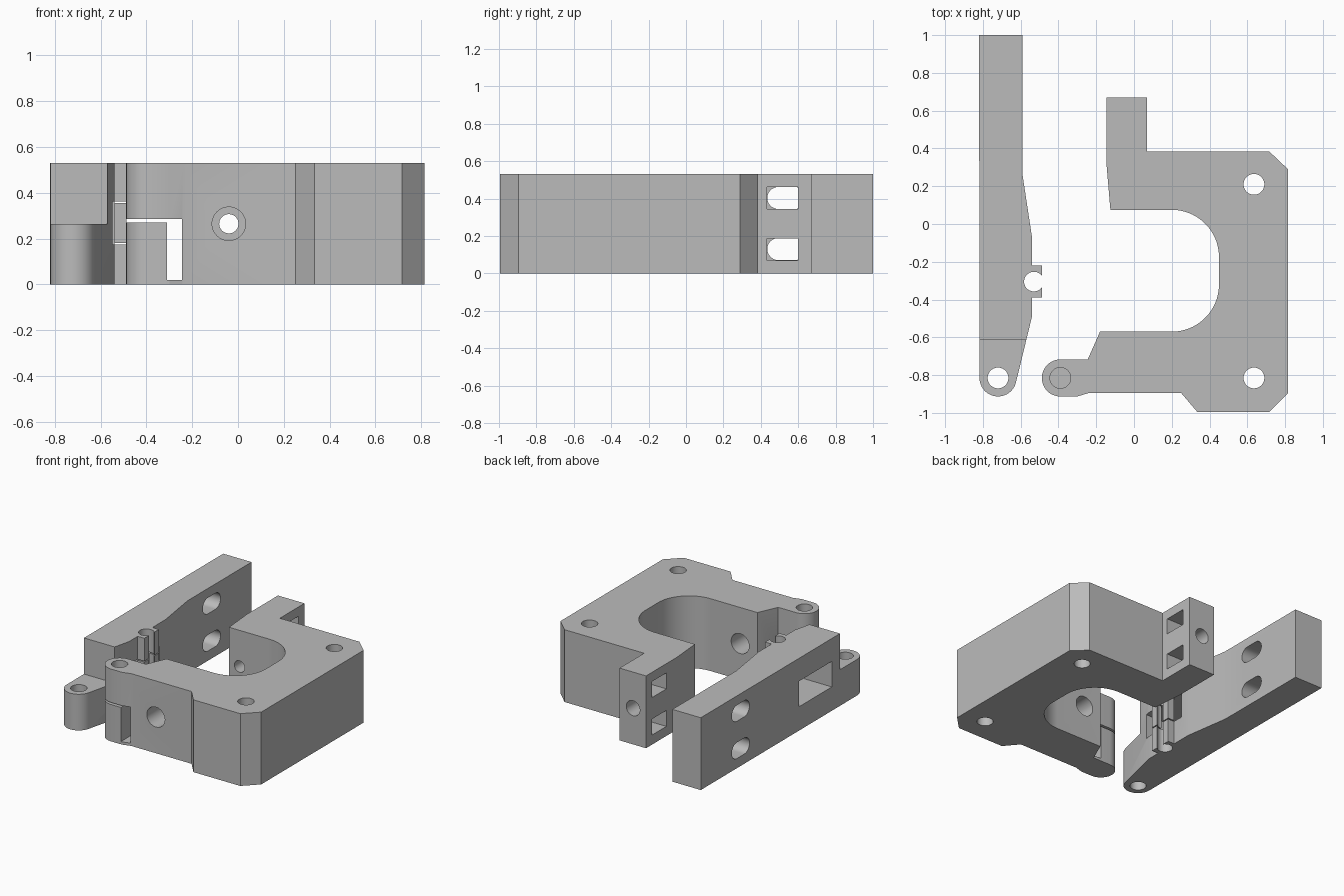
import bpy, bmesh
from math import pi, cos, sin
from mathutils import Matrix, Vector

H = 0.53          # overall height
MID = H / 2

cube = bpy.data.objects.get("Cube")
if cube:
    bpy.data.objects.remove(cube, do_unlink=True)

grey = bpy.data.materials.new("plain grey")
grey.use_nodes = True
grey.diffuse_color = (0.5, 0.5, 0.5, 1)
grey.node_tree.nodes["Principled BSDF"].inputs["Base Color"].default_value = (0.5, 0.5, 0.5, 1)


def arc(cx, cy, r, start, end, n=24):
    """Points along an arc, angles in degrees."""
    angles = [(start + (end - start) * i / n) * pi / 180 for i in range(n + 1)]
    return [(cx + r * cos(a), cy + r * sin(a)) for a in angles]


def prism(name, outline, low, high, axis="z"):
    """Extrude an outline along an axis; for x the outline is (y, z), for y it is (x, z)."""
    place = {"z": lambda u, v, w: (u, v, w),
             "x": lambda u, v, w: (w, u, v),
             "y": lambda u, v, w: (u, w, v)}[axis]
    bm = bmesh.new()
    face = bm.faces.new([bm.verts.new(place(u, v, low)) for u, v in outline])
    grown = bmesh.ops.extrude_face_region(bm, geom=[face])
    shift = Vector(place(0, 0, high - low))
    bmesh.ops.translate(bm, vec=shift, verts=[g for g in grown["geom"] if isinstance(g, bmesh.types.BMVert)])
    bmesh.ops.recalc_face_normals(bm, faces=bm.faces)
    mesh = bpy.data.meshes.new(name)
    bm.to_mesh(mesh)
    bm.free()
    mesh.materials.append(grey)
    obj = bpy.data.objects.new(name, mesh)
    bpy.context.collection.objects.link(obj)
    return obj


def box(name, x, y, z):
    return prism(name, [(x[0], y[0]), (x[1], y[0]), (x[1], y[1]), (x[0], y[1])], *z)


def rod(u, v, r, low, high, axis="z"):
    return prism("cutter", arc(u, v, r, 0, 352.5, 47), low, high, axis)


def combine(obj, others, operation="DIFFERENCE"):
    """Apply booleans and discard the tools."""
    bpy.context.view_layer.objects.active = obj
    for other in others:
        other.hide_render = True
        mod = obj.modifiers.new("boolean", "BOOLEAN")
        mod.operation = operation
        mod.solver = "EXACT"
        mod.object = other
        bpy.ops.object.modifier_apply(modifier=mod.name)
        bpy.data.objects.remove(other, do_unlink=True)


def smooth(obj):
    bpy.ops.object.select_all(action="DESELECT")
    obj.select_set(True)
    bpy.context.view_layer.objects.active = obj
    bpy.ops.object.shade_smooth_by_angle(angle=pi / 6)


# Clamp body: C-shaped block with rear tab and hinge knuckle
PIVOT = (-0.39, -0.815, 0.098)
outline = [(-0.145, 0.67), (0.07, 0.67), (0.07, 0.385), (0.715, 0.385), (0.815, 0.29),
           (0.815, -0.895), (0.715, -0.995), (0.335, -0.995), (0.25, -0.895),
           (-0.24, -0.895), (-0.30, -0.913)]
outline += arc(*PIVOT, 270, 90)
outline += [(-0.245, -0.717), (-0.18, -0.57)]
outline += arc(0.2, -0.32, 0.25, -90, 0) + arc(0.2, -0.175, 0.25, 0, 90)
outline += [(-0.125, 0.075), (-0.145, 0.31)]
body = prism("clamp_body", outline, 0, H)
combine(body, [
    box("cutter", (-0.6, -0.245), (-1, -0.6), (-0.1, 0.285)),   # room under the knuckle
    rod(0.635, 0.21, 0.055, -0.1, 0.6),                          # mounting holes
    rod(0.635, -0.815, 0.055, -0.1, 0.6),
    rod(-0.39, -0.815, 0.055, 0.2, 0.6),                         # pivot hole
    rod(-0.04, MID, 0.073, -1.1, -0.4, "y"),                     # screw hole, front arm
    rod(-0.04, MID, 0.042, -0.1, 0.8, "y"),                      # screw hole, rear arm
    rod(-0.04, MID, 0.055, 0.5, 0.8, "y"),
    box("cutter", (-0.3, 0.2), (0.434, 0.6), (0.07, 0.187)),     # strap windows
    box("cutter", (-0.3, 0.2), (0.434, 0.6), (0.345, 0.462)),
])
smooth(body)

# Print support standing beneath the knuckle, tied by a thin foot
support = prism("knuckle_support", [(-0.31, -0.913)] + arc(*PIVOT, 270, 90) + [(-0.31, -0.717)], 0, 0.27)
foot = prism("support_foot", [(-0.32, -0.913), (-0.30, -0.913), (-0.24, -0.895),
                              (-0.24, -0.717), (-0.32, -0.717)], 0, 0.02)
smooth(support)

# Swinging arm with hinge eye
outline = [(-0.82, 1), (-0.59, 1), (-0.59, 0.26), (-0.54, -0.07), (-0.54, -0.49)]
outline += arc(-0.72, -0.815, 0.098, -13, -180)
arm = prism("swing_arm", outline, 0, H)
combine(arm, [box("clip", (-0.6, -0.487), (-0.39, -0.22), (0, H))], "UNION")


def slot(z):
    """Rounded slot through the arm."""
    r = 0.059
    ends = arc(0.581, z, r, -90, 90) + arc(0.494, z, r, 90, 270)
    return prism("cutter", ends, -1, -0.4, "x")


combine(arm, [
    box("cutter", (-1, -0.4), (-1.1, -0.615), (MID, 0.7)),       # half-height eye
    rod(-0.72, -0.815, 0.055, -0.1, 0.6),                        # pivot hole
    slot(0.13), slot(0.403),                                     # strap slots
    box("cutter", (-1, -0.4), (-0.52, -0.14), (0.175, 0.362)),   # window
    rod(-0.53, -0.305, 0.052, -0.1, 0.6),                        # clip bore and mouth
    box("cutter", (-0.53, -0.4), (-0.337, -0.273), (-0.1, 0.6)),
])
smooth(arm)

# Clip supports standing inside the window
for side, name in ((1, "rear_clip_support"), (-1, "front_clip_support")):
    near, far = -0.305 + side * 0.032, -0.305 + side * 0.085
    jaw = box(name, (-0.54, -0.487), (min(near, far), max(near, far)), (0.182, 0.355))
    combine(jaw, [rod(-0.53, -0.305, 0.052, -0.1, 0.6)])
    smooth(jaw)
